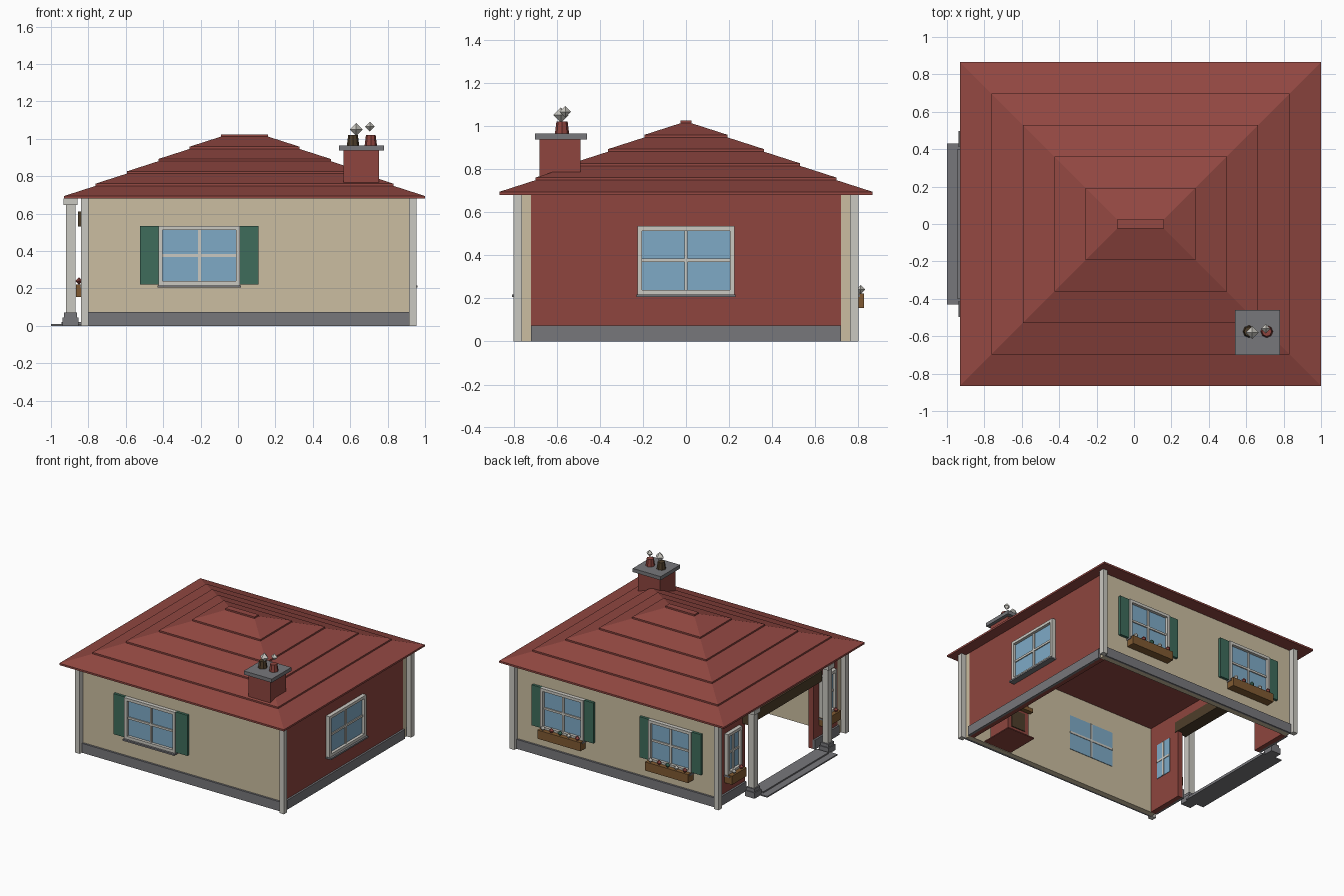
import bpy, bmesh
from mathutils import Matrix

cube = bpy.data.objects.get("Cube")
if cube:
    bpy.data.objects.remove(cube, do_unlink=True)


def material(name, *rgb):
    lin = [(c / 255 / 12.92) if c < 11 else ((c / 255 + 0.055) / 1.055) ** 2.4 for c in rgb]
    m = bpy.data.materials.new(name)
    m.use_nodes = True
    m.diffuse_color = (*lin, 1)
    m.node_tree.nodes["Principled BSDF"].inputs["Base Color"].default_value = (*lin, 1)
    return m


ROOF = material("roof_red", 147, 72, 66)
BRICK = material("brick_red", 142, 69, 62)
PLASTER = material("beige_plaster", 203, 190, 161)
STONE = material("stone_grey", 119, 119, 123)
TRIM = material("pale_trim", 202, 200, 193)
GREEN = material("shutter_green", 62, 108, 91)
GLASS = material("window_blue", 126, 170, 198)
WOOD = material("planter_brown", 128, 90, 50)
DARK = material("dark_brown", 78, 62, 42)


def finish(name, bm, mat):
    bmesh.ops.recalc_face_normals(bm, faces=bm.faces)
    mesh = bpy.data.meshes.new(name)
    bm.to_mesh(mesh)
    bm.free()
    mesh.materials.append(mat)
    obj = bpy.data.objects.new(name, mesh)
    bpy.context.collection.objects.link(obj)
    return obj


def box(name, xs, ys, zs, mat):
    bm = bmesh.new()
    size = [abs(a[1] - a[0]) for a in (xs, ys, zs)]
    mid = [(a[0] + a[1]) / 2 for a in (xs, ys, zs)]
    bmesh.ops.create_cube(bm, size=1, matrix=Matrix.Translation(mid) @ Matrix.Diagonal((*size, 1)))
    return finish(name, bm, mat)


def gem(name, pos, r, mat):
    # Eight-sided faceted ball
    bm = bmesh.new()
    bmesh.ops.create_uvsphere(bm, u_segments=4, v_segments=2, radius=r, matrix=Matrix.Translation(pos))
    return finish(name, bm, mat)


# House extents
X0, X1, Y, EAVE = -0.80, 0.915, 0.76, 0.68
T = 0.04
# Each side: axis of the outward direction, position of the outer face, sign
SIDES = {"front": ("y", -Y, -1), "back": ("y", Y, 1), "right": ("x", X1, 1), "left": ("x", X0, -1)}


def wall_box(side, name, u, n, z, mat):
    """Box given along the wall (u), outward from its face (n) and in height."""
    axis, plane, sign = SIDES[side]
    out = (plane + sign * n[0], plane + sign * n[1])
    xs, ys = (u, out) if axis == "y" else (out, u)
    return box(f"{side}_{name}", xs, ys, z, mat)


# Walls, baseboards and corner posts
YI = Y - T
GAP = 0.42
for side in ("front", "back"):
    wall_box(side, "wall", (X0, X1), (-T, 0), (0, EAVE), PLASTER)
    wall_box(side, "baseboard", (X0, X1), (-0.005, 0.015), (0, 0.073), STONE)
wall_box("right", "wall", (-YI, YI), (-T, 0), (0, EAVE), BRICK)
wall_box("right", "baseboard", (-YI, YI), (-0.005, 0.015), (0, 0.073), STONE)
for s in (-1, 1):
    wall_box("left", "wall", (s * GAP, s * YI), (-T, 0), (0, EAVE), BRICK)
    wall_box("left", "baseboard", (s * GAP, s * YI), (-0.005, 0.015), (0, 0.073), STONE)
    for x in (X0 - T, X1):
        box("corner_post", (x, x + T), (s * Y, s * (Y + T)), (0, EAVE), TRIM)

# Entrance header
wall_box("left", "wall_over_entrance", (-GAP, GAP), (-T, 0), (0.61, EAVE), BRICK)
wall_box("left", "entrance_beam", (-0.45, 0.45), (-T - 0.005, 0.055), (0.53, 0.61), DARK)


def window(side, c, w, shutter=0, planter=False):
    h, z0, z1, f = w / 2, 0.217, 0.535, 0.022
    wall_box(side, "window_glass", (c - h + f, c + h - f), (-T - 0.004, 0.008), (z0 + f, z1 - f), GLASS)
    for s in (-1, 1):
        wall_box(side, "window_jamb", (c + s * (h - f), c + s * h), (-0.01, 0.03), (z0, z1), TRIM)
    for z in (z0, z1 - f):
        wall_box(side, "window_rail", (c - h, c + h), (-0.01, 0.03), (z, z + f), TRIM)
    zm = (z0 + z1) / 2
    bar = (-T - 0.008, 0.016)
    wall_box(side, "window_mullion", (c - 0.008, c + 0.008), bar, (z0 + f, z1 - f), TRIM)
    wall_box(side, "window_crossbar", (c - h + f, c + h - f), bar, (zm - 0.008, zm + 0.008), TRIM)
    wall_box(side, "window_sill", (c - h - 0.005, c + h + 0.005), (0, 0.046), (0.205, z0), STONE)
    if shutter:
        for s in (-1, 1):
            wall_box(side, "shutter", (c + s * h, c + s * (h + shutter)), (0, 0.02), (0.22, z1), GREEN)
    if planter:
        wall_box(side, "planter", (c - h, c + h), (0, 0.065), (0.155, 0.222), WOOD)
        axis, plane, sign = SIDES[side]
        count = max(2, round(w / 0.075))
        for i in range(count):
            u, out = c - h + w * (i + 0.5) / count, plane + sign * 0.05
            pos = (u, out, 0.24) if axis == "y" else (out, u, 0.24)
            gem("flower", pos, 0.021, (ROOF, TRIM, GREEN)[i % 3])


window("front", -0.207, 0.435, shutter=0.1)
window("right", 0, 0.45)
for c in (0.515, -0.41):
    window("back", c, 0.37, shutter=0.08, planter=True)
for c in (-0.58, 0.58):
    window("left", c, 0.18, planter=True)

# Stepped hip roof
CX, HX, HY, STEP, RISE, LIP = 0.035, 0.965, 0.865, 0.168, 0.066, 0.014
for i in range(6):
    z, inset = EAVE + RISE * i, STEP * i
    rings = [(z, inset), (z + LIP, inset)]
    if i < 5:
        rings.append((z + RISE + 0.002, inset + STEP))
    bm = bmesh.new()
    loops = []
    for rz, d in rings:
        a, b = HX - d, HY - d
        loops.append([bm.verts.new((CX + sx * a, sy * b, rz)) for sx, sy in ((-1, -1), (1, -1), (1, 1), (-1, 1))])
    bm.faces.new(loops[0])
    bm.faces.new(loops[-1])
    for lo, hi in zip(loops, loops[1:]):
        for k in range(4):
            j = (k + 1) % 4
            bm.faces.new((lo[k], lo[j], hi[j], hi[k]))
    finish("roof_tier", bm, ROOF)

# Porch steps and columns
box("lower_step", (-1.0, -0.84), (-0.43, 0.43), (0, 0.01), STONE)
box("upper_step", (-0.945, -0.84), (-0.40, 0.40), (0.01, 0.02), STONE)
for s in (-1, 1):
    def column_part(name, r, zs, mat):
        box(name, (-0.895 - r, -0.895 + r), (s * 0.455 - r, s * 0.455 + r), zs, mat)
    column_part("column_plinth", 0.042, (0, 0.045), STONE)
    column_part("column_base", 0.035, (0.045, 0.07), STONE)
    column_part("column_shaft", 0.025, (0.07, 0.645), TRIM)
    column_part("column_cap", 0.038, (0.645, EAVE), TRIM)

# Chimney with hearth inside the house
box("chimney", (0.565, 0.755), (-0.68, -0.49), (0, 0.94), BRICK)
box("chimney_foot", (0.54, 0.78), (-0.715, -0.455), (0, 0.008), BRICK)
box("chimney_slab", (0.54, 0.78), (-0.70, -0.46), (0.937, 0.965), STONE)
box("fireplace_opening", (0.60, 0.72), (-0.49, -0.483), (0.05, 0.19), DARK)
box("fireplace_mantel", (0.55, 0.77), (-0.49, -0.455), (0.21, 0.24), WOOD)

# Chimney pots and smoke puffs
for x, mat in ((0.615, DARK), (0.71, BRICK)):
    bm = bmesh.new()
    bmesh.ops.create_cone(bm, cap_ends=True, segments=8, radius1=0.033, radius2=0.026, depth=0.055,
                          matrix=Matrix.Translation((x, -0.575, 0.992)))
    finish("chimney_pot", bm, mat)
gem("large_smoke_puff", (0.632, -0.58, 1.05), 0.035, TRIM)
gem("small_smoke_puff", (0.705, -0.56, 1.065), 0.026, TRIM)
